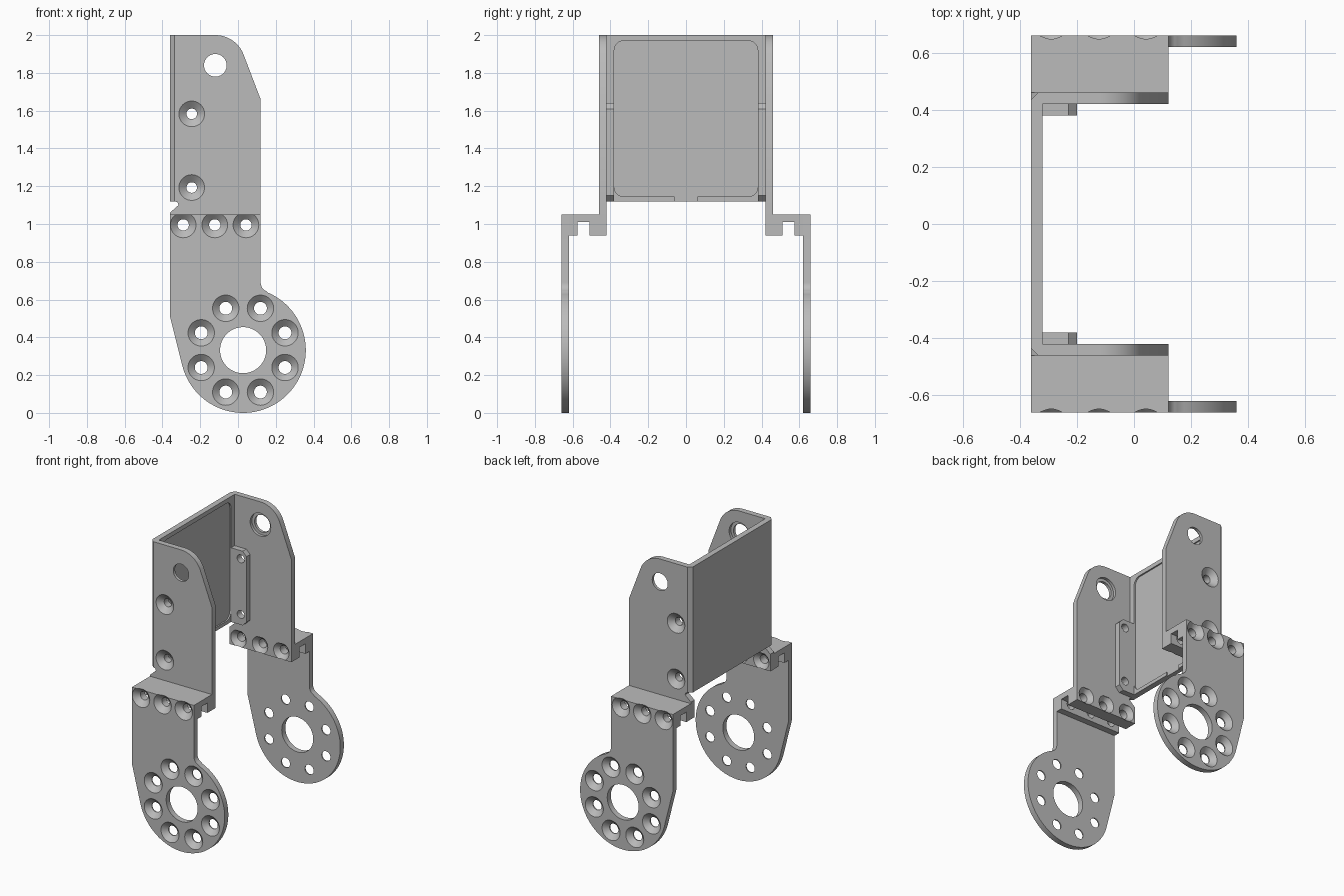
import bpy, bmesh
from math import sin, cos, pi, radians
from mathutils import Matrix

if "Cube" in bpy.data.objects:
    bpy.data.objects.remove(bpy.data.objects["Cube"], do_unlink=True)

grey = bpy.data.materials.new("machined_grey")
grey.use_nodes = True
colour = (0.5, 0.5, 0.5, 1)
grey.diffuse_color = colour
grey.node_tree.nodes["Principled BSDF"].inputs["Base Color"].default_value = colour


def finish(bm, name):
    bmesh.ops.recalc_face_normals(bm, faces=bm.faces[:])
    mesh = bpy.data.meshes.new(name)
    bm.to_mesh(mesh)
    bm.free()
    mesh.materials.append(grey)
    obj = bpy.data.objects.new(name, mesh)
    bpy.context.collection.objects.link(obj)
    return obj


def prism(name, points, axis, lo, hi):
    """Extrude a 2D outline along an axis from lo to hi."""
    place = {"x": lambda a, b, t: (t, a, b),
             "y": lambda a, b, t: (a, t, b),
             "z": lambda a, b, t: (a, b, t)}[axis]
    bm = bmesh.new()
    face = bm.faces.new([bm.verts.new(place(a, b, lo)) for a, b in points])
    new = bmesh.ops.extrude_face_region(bm, geom=[face])["geom"]
    verts = [g for g in new if isinstance(g, bmesh.types.BMVert)]
    bmesh.ops.translate(bm, verts=verts, vec=place(0, 0, hi - lo))
    return finish(bm, name)


def box_outline(a0, a1, b0, b1):
    return [(a0, b0), (a1, b0), (a1, b1), (a0, b1)]


def arc(cx, cz, r, start, end, n):
    angles = [radians(start + (end - start) * i / n) for i in range(n + 1)]
    return [(cx + r * cos(a), cz + r * sin(a)) for a in angles]


def drills(places, profile, n=40):
    """Turned plugs along y, given as (y, radius) steps."""
    bm = bmesh.new()
    for x, z in places:
        rings = [[bm.verts.new((x + r * cos(2 * pi * i / n), y, z + r * sin(2 * pi * i / n)))
                  for i in range(n)] for y, r in profile]
        bm.faces.new(rings[0])
        bm.faces.new(rings[-1])
        for a, b in zip(rings, rings[1:]):
            for i in range(n):
                j = (i + 1) % n
                bm.faces.new((a[i], a[j], b[j], b[i]))
    return finish(bm, "cutter")


def cut(obj, cutter):
    cutter.hide_render = True
    mod = obj.modifiers.new("cut", "BOOLEAN")
    mod.operation, mod.solver, mod.object = "DIFFERENCE", "EXACT", cutter
    bpy.context.view_layer.objects.active = obj
    bpy.ops.object.modifier_apply(modifier=mod.name)
    bpy.data.objects.remove(cutter, do_unlink=True)


def smooth(obj):
    bpy.ops.object.select_all(action="DESELECT")
    obj.select_set(True)
    bpy.context.view_layer.objects.active = obj
    bpy.ops.object.shade_smooth_by_angle(angle=radians(30))


# Connecting panel with chamfered outer corners and a shallow rounded pocket
panel = prism("connecting_panel",
              [(-0.36, -0.435), (-0.335, -0.46), (-0.32, -0.46),
               (-0.32, 0.46), (-0.335, 0.46), (-0.36, 0.435)], "z", 1.12, 2)
r, w, low, high = 0.05, 0.38, 1.145, 1.97
pocket = (arc(w - r, high - r, r, 0, 90, 8) + arc(r - w, high - r, r, 90, 180, 8)
          + arc(r - w, low + r, r, 180, 270, 8) + arc(w - r, low + r, r, 270, 360, 8))
cut(panel, prism("cutter", pocket, "x", -0.33, -0.3))
cut(panel, prism("cutter", box_outline(-0.06, 0.06, 1.1, 1.2), "x", -0.33, -0.3))

# Upper side plate with rounded top and relief notch
side = prism("side_plate",
             [(-0.335, 2)] + arc(-0.12, 1.84, 0.16, 90, 20.9, 16)
             + [(0.12, 1.66), (0.12, 1.05), (-0.36, 1.05), (-0.36, 1.06),
                (-0.315, 1.1), (-0.32, 1.115), (-0.335, 1.12)], "y", 0.42, 0.46)

# Screw tab inside the side plate
tab = prism("screw_tab",
            [(-0.32, 1.12), (-0.23, 1.12), (-0.2, 1.15), (-0.2, 1.61),
             (-0.23, 1.64), (-0.32, 1.64)], "y", 0.38, 0.42)

# Stepped block with a slot along its underside
block = prism("step_block",
              [(0.42, 1.05), (0.62, 1.05), (0.62, 0.94), (0.575, 0.94),
               (0.575, 1.01), (0.51, 1.01), (0.51, 0.94), (0.42, 0.94)],
              "x", -0.36, 0.12)

# Leg ending in a round flange
cx, cz = 0.027, 0.332
leg = prism("flange_leg",
            [(-0.36, 1.05), (-0.36, 0.51)] + arc(cx, cz, 0.332, 195, 427, 64)
            + arc(0.17, 0.69, 0.05, 248, 180, 6) + [(0.12, 1.05)], "y", 0.62, 0.66)

# Pivot hole and tab screws
pivot = [(-0.12, 1.84)]
cut(side, drills(pivot, [(0.4, 0.08), (0.44, 0.08), (0.44, 0.06), (0.5, 0.06)]))
tab_screws = [(-0.245, 1.583), (-0.245, 1.193)]
screw = [(0.36, 0.028), (0.428, 0.028), (0.46, 0.068), (0.48, 0.068)]
for part in (side, tab):
    cut(part, drills(tab_screws, screw))

# Row of screws through the step, sunk on both faces
row = [(x, 0.995) for x in (-0.29, -0.123, 0.042)]
row_screw = [(0.4, 0.06), (0.42, 0.06), (0.45, 0.03), (0.625, 0.03),
             (0.66, 0.068), (0.68, 0.068)]
for part in (block, leg):
    cut(part, drills(row, row_screw))

# Flange bore and bolt circle
cut(leg, drills([(cx, cz)], [(0.6, 0.122), (0.7, 0.122)], 64))
bolts = [(cx + 0.24 * cos(a), cz + 0.24 * sin(a))
         for a in (pi / 8 + i * pi / 4 for i in range(8))]
cut(leg, drills(bolts, [(0.6, 0.034), (0.628, 0.034), (0.66, 0.07), (0.68, 0.07)]))

# Mirror the side parts from rear to front
smooth(panel)
for part in (side, tab, block, leg):
    smooth(part)
    base = part.name
    part.name = "rear_" + base
    twin = part.copy()
    twin.data = part.data.copy()
    twin.name = "front_" + base
    twin.data.transform(Matrix.Scale(-1, 4, (0, 1, 0)))
    twin.data.flip_normals()
    bpy.context.collection.objects.link(twin)
